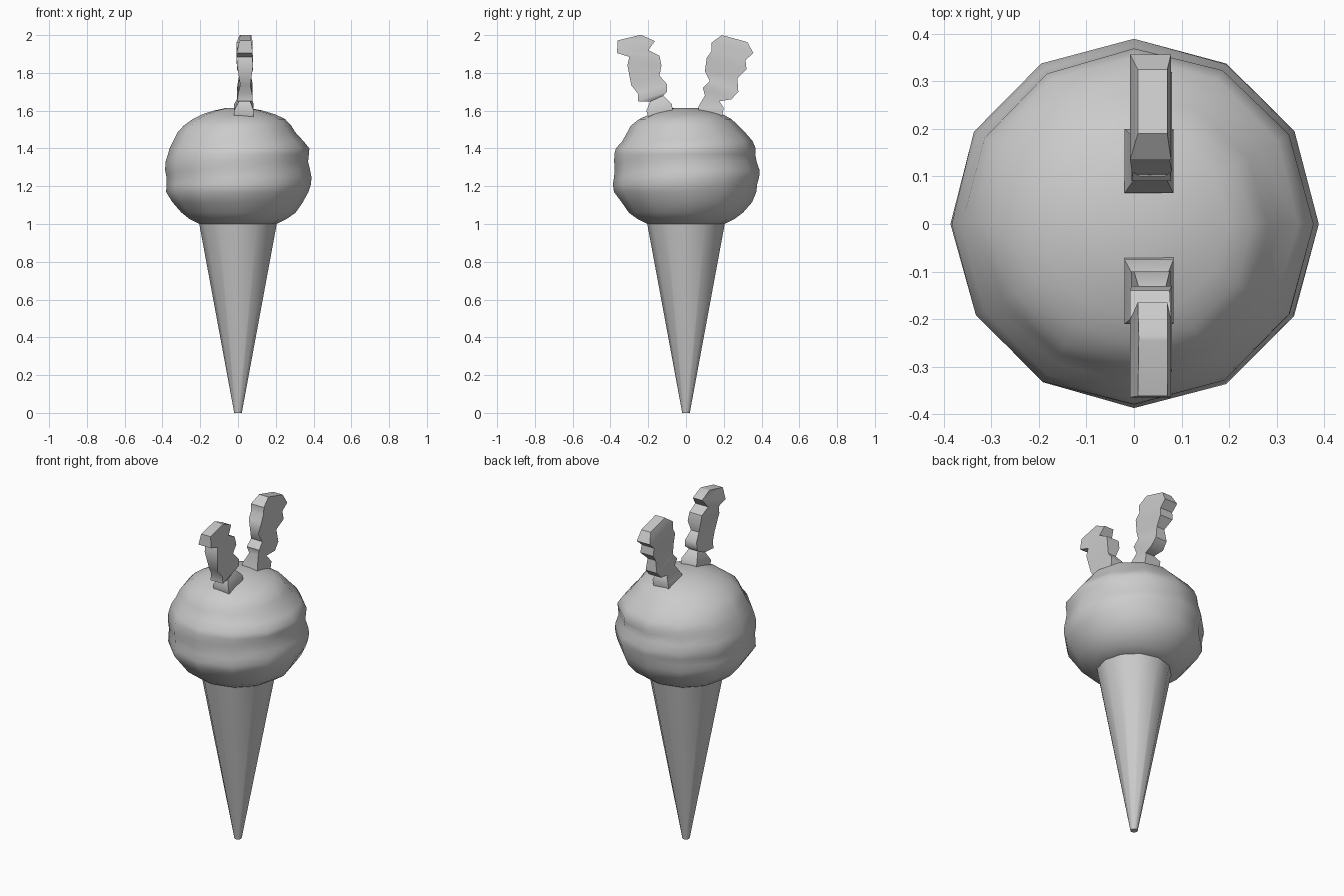
import bpy, bmesh
from math import sin, cos, pi, tau

SIDES = 12


def make_object(name, rings, angle):
    """Skin a stack of closed rings, cap both ends and shade smooth."""
    bm = bmesh.new()
    loops = [[bm.verts.new(p) for p in ring] for ring in rings]
    n = len(loops[0])
    for a, b in zip(loops, loops[1:]):
        for i in range(n):
            j = (i + 1) % n
            bm.faces.new((a[i], a[j], b[j], b[i]))
    bm.faces.new(loops[0])
    bm.faces.new(loops[-1])
    bmesh.ops.recalc_face_normals(bm, faces=bm.faces)
    me = bpy.data.meshes.new(name)
    bm.to_mesh(me)
    bm.free()
    ob = bpy.data.objects.new(name, me)
    bpy.context.collection.objects.link(ob)
    bpy.ops.object.select_all(action='DESELECT')
    ob.select_set(True)
    bpy.context.view_layer.objects.active = ob
    bpy.ops.object.shade_smooth_by_angle(angle=angle)
    return ob


def circle(r, z, ripple=0.0):
    """Twelve-sided ring; ripple tilts the ridges into a spiral."""
    pts = []
    for i in range(SIDES):
        a = tau * i / SIDES
        rr = r + ripple * sin(tau * z / 0.17 - a)
        pts.append((rr * cos(a), rr * sin(a), z))
    return pts


# tapered cone
make_object("cone", [circle(0.02, 0), circle(0.205, 1.0)], pi / 4)

# rippled scoop: radius, height, ripple depth
scoop = [(0.205, 1.0, 0), (0.255, 1.025, 0), (0.302, 1.06, 0.003),
         (0.345, 1.115, 0.005), (0.377, 1.17, 0.006), (0.382, 1.21, 0.007),
         (0.384, 1.25, 0.006), (0.384, 1.285, 0.006), (0.377, 1.33, 0.007),
         (0.373, 1.37, 0.007), (0.37, 1.40, 0.008), (0.344, 1.44, 0.008),
         (0.312, 1.485, 0.008), (0.285, 1.52, 0.008), (0.245, 1.555, 0.006),
         (0.195, 1.58, 0.004), (0.13, 1.60, 0.002), (0.065, 1.614, 0)]
make_object("scoop", [circle(*s) for s in scoop], pi / 4)


def stick(name, side, outline, widths):
    """Lumpy flat stick from inner and outer outline points."""
    rings = []
    for (yi, zi, yo, zo), (x0, x1) in zip(outline, widths):
        rings.append([(x0, side * yi, zi), (x1, side * yi, zi),
                      (x1, side * yo, zo), (x0, side * yo, zo)])
    make_object(name, rings, pi / 4)


widths = [(-0.02, 0.083), (-0.02, 0.083), (0.005, 0.065), (-0.005, 0.078),
          (0.0, 0.075), (0.012, 0.065), (-0.005, 0.08), (-0.008, 0.075),
          (-0.008, 0.078), (0.008, 0.07)]

# sticks planted in the scoop: inner y, z, outer y, z
stick("back_stick", 1, [
    (0.065, 1.595, 0.19, 1.565), (0.065, 1.62, 0.20, 1.614),
    (0.10, 1.68, 0.177, 1.65), (0.09, 1.72, 0.24, 1.66),
    (0.125, 1.757, 0.277, 1.70), (0.10, 1.81, 0.272, 1.772),
    (0.11, 1.88, 0.32, 1.82), (0.135, 1.915, 0.315, 1.868),
    (0.135, 1.96, 0.357, 1.905), (0.19, 2.0, 0.325, 1.963)], widths)

stick("front_stick", -1, [
    (0.07, 1.60, 0.20, 1.565), (0.075, 1.635, 0.21, 1.60),
    (0.12, 1.68, 0.19, 1.648), (0.10, 1.70, 0.255, 1.65),
    (0.10, 1.74, 0.255, 1.69), (0.14, 1.785, 0.29, 1.735),
    (0.13, 1.84, 0.31, 1.84), (0.14, 1.89, 0.30, 1.885),
    (0.20, 1.92, 0.365, 1.905), (0.165, 1.968, 0.362, 1.972),
    (0.235, 2.0, 0.245, 2.0)], widths + [(0.01, 0.07)])
